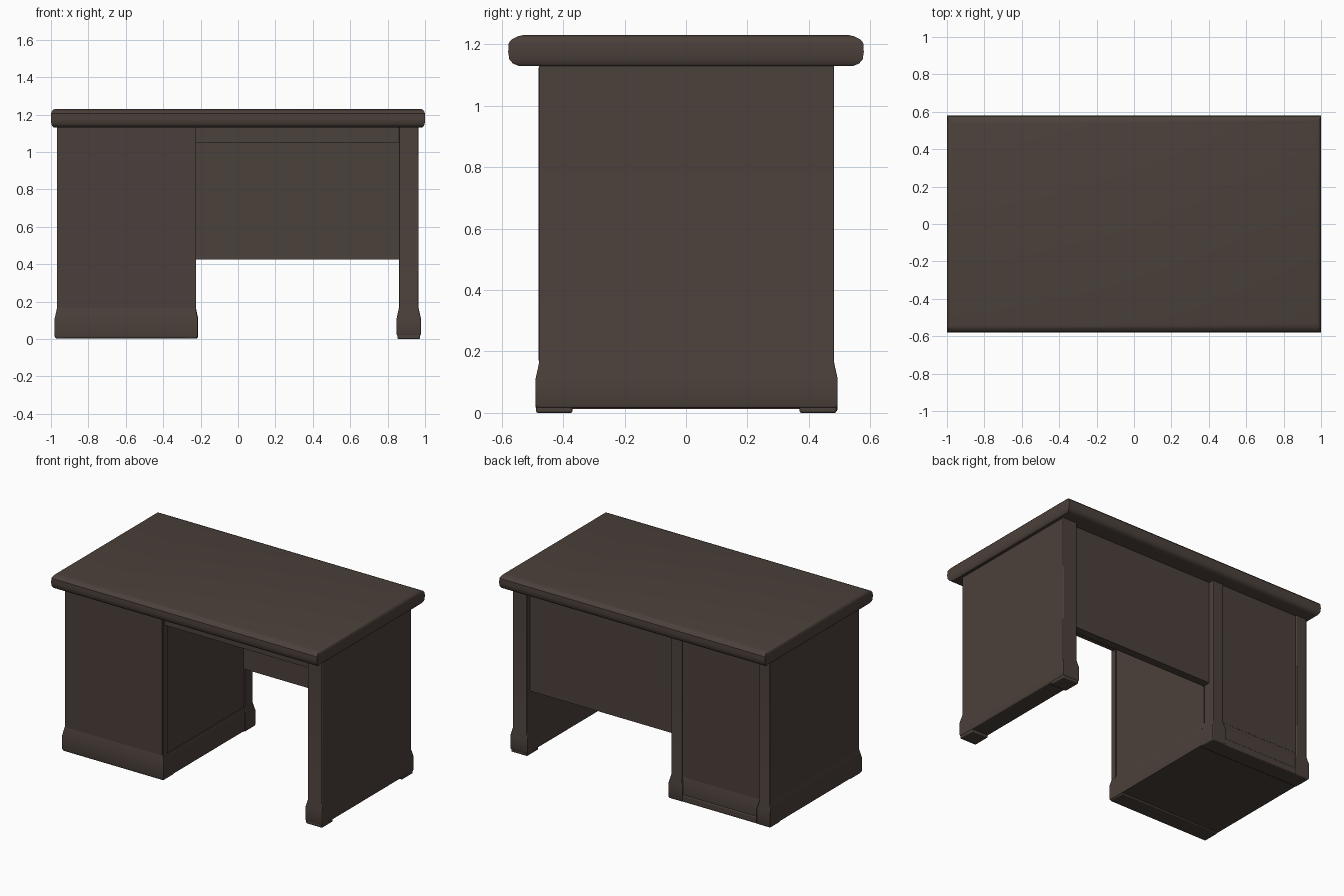
import bpy, bmesh, math

if "Cube" in bpy.data.objects:
    bpy.data.objects.remove(bpy.data.objects["Cube"])


def material(name, rgb):
    m = bpy.data.materials.new(name)
    m.diffuse_color = (*rgb, 1)
    m.use_nodes = True
    m.node_tree.nodes["Principled BSDF"].inputs["Base Color"].default_value = m.diffuse_color
    return m


WOOD = material("dark brown wood", (0.071, 0.052, 0.043))
RED_WOOD = material("reddish brown wood", (0.071, 0.049, 0.043))


def loft(name, sections, mat=WOOD, bevel=0.0):
    """Stack of rectangles (z, x0, x1, y0, y1) joined into one closed solid."""
    bm = bmesh.new()
    rings = []
    for z, x0, x1, y0, y1 in sections:
        rings.append([bm.verts.new((x, y, z))
                      for x, y in ((x0, y0), (x1, y0), (x1, y1), (x0, y1))])
    for a, b in zip(rings, rings[1:]):
        for i in range(4):
            j = (i + 1) % 4
            bm.faces.new((a[i], a[j], b[j], b[i]))
    bm.faces.new(rings[0][::-1])
    bm.faces.new(rings[-1])
    me = bpy.data.meshes.new(name)
    bm.to_mesh(me)
    bm.free()
    me.materials.append(mat)
    ob = bpy.data.objects.new(name, me)
    bpy.context.collection.objects.link(ob)
    if bevel:
        mod = ob.modifiers.new("soft edges", 'BEVEL')
        mod.width = bevel
        mod.segments = 2
        mod.limit_method = 'ANGLE'
        mod.angle_limit = math.radians(50)
    bpy.ops.object.select_all(action='DESELECT')
    ob.select_set(True)
    bpy.context.view_layer.objects.active = ob
    bpy.ops.object.shade_smooth_by_angle(angle=math.radians(35))
    return ob


def box(name, x0, x1, y0, y1, z0, z1, mat=WOOD, bevel=0.0):
    return loft(name, [(z0, x0, x1, y0, y1), (z1, x0, x1, y0, y1)], mat, bevel)


def flared(name, x0, x1, y0, y1, z0, z1, grow=0.012):
    """Upright whose bottom swells into a base moulding."""
    profile = [(z0, grow - 0.004), (z0 + 0.01, grow), (0.11, grow), (0.165, 0), (z1, 0)]
    return loft(name, [(z, x0 - g, x1 + g, y0 - g, y1 + g) for z, g in profile],
                bevel=0.004)


# Table top with rounded rim
rim = [(1.130, 0.985, 0.545), (1.137, 0.992, 0.563), (1.150, 0.998, 0.575),
       (1.175, 1.0, 0.579), (1.205, 1.0, 0.577), (1.217, 0.996, 0.566),
       (1.226, 0.988, 0.548), (1.230, 0.976, 0.530)]
loft("table_top", [(z, -x, x, -y, y) for z, x, y in rim])

# Drawer pedestal: core, base moulding and back corner posts
box("pedestal_core", -0.968, -0.232, -0.478, 0.470, 0.02, 1.135)
loft("pedestal_base", [(z, -0.968 - g, -0.228 + g, -0.478 - g, 0.472 + g)
                       for z, g in ((0.012, 0.01), (0.02, 0.012), (0.11, 0.012), (0.165, 0))])
for side, x0 in (("left", -0.968), ("right", -0.305)):
    flared("pedestal_back_post_" + side, x0, x0 + 0.08, 0.395, 0.482, 0.004, 1.135)
box("pedestal_front_post", -0.30, -0.224, -0.478, -0.44, 0.15, 1.135)
box("pedestal_drawer_front", -0.955, -0.235, -0.481, -0.475, 0.17, 1.125, RED_WOOD)
box("pedestal_back_panel", -0.888, -0.305, 0.468, 0.473, 0.165, 1.13, RED_WOOD)

# Right side panel leg with small feet
flared("leg_panel", 0.86, 0.966, -0.478, 0.482, 0.016, 1.135)
for end, y0, y1 in (("front", -0.488, -0.37), ("back", 0.37, 0.49)):
    box("leg_foot_" + end, 0.852, 0.974, y0, y1, 0.0, 0.05, bevel=0.006)
    box("pedestal_foot_" + end, -0.976, -0.22, y0, y1, 0.004, 0.05, bevel=0.006)

# Kneehole: drawer frieze and modesty panel
box("kneehole_drawer", -0.235, 0.87, -0.468, 0.40, 1.052, 1.135)
box("modesty_panel", -0.235, 0.87, 0.39, 0.445, 0.425, 1.135)
